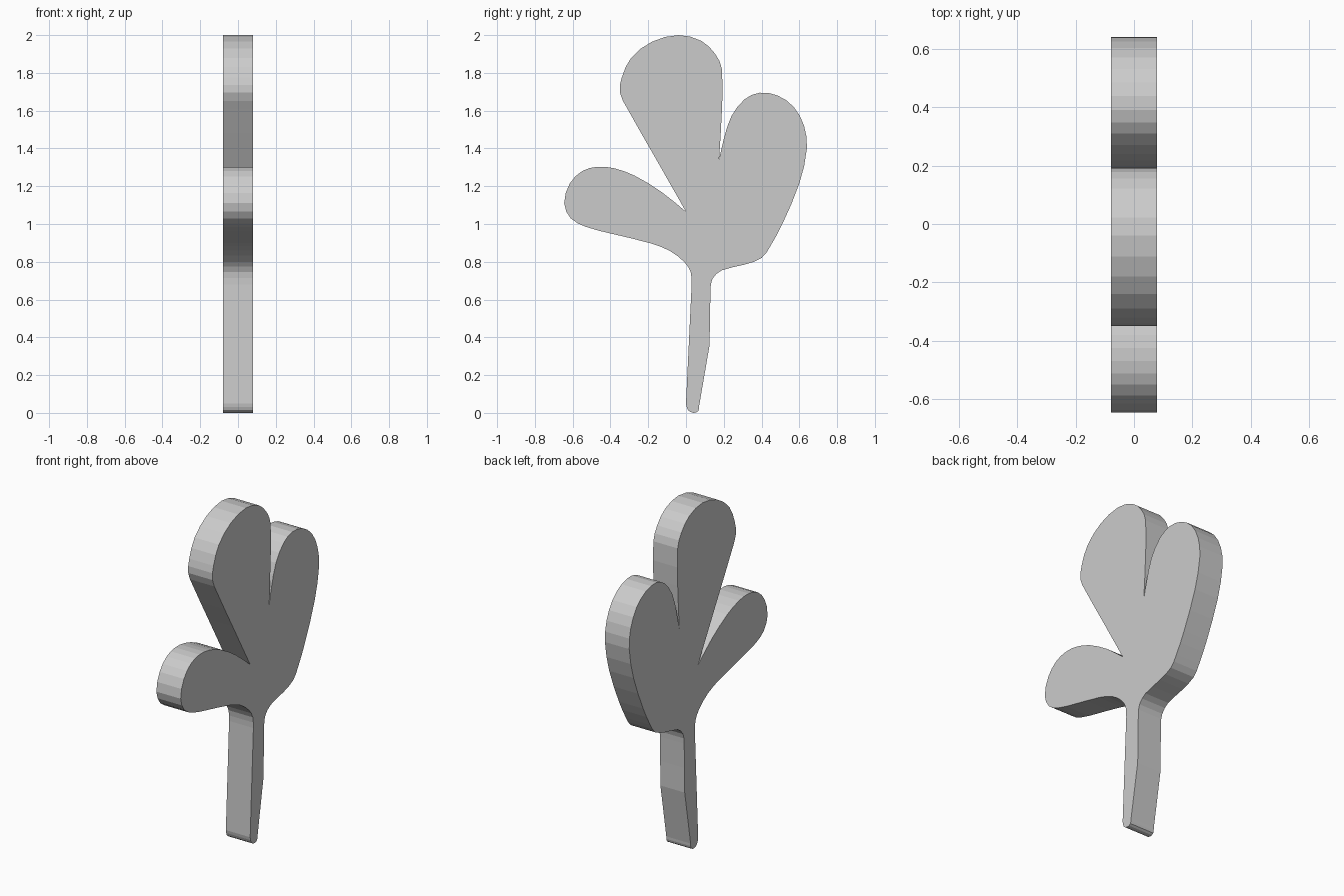
import bpy
import bmesh
from mathutils import Vector
from mathutils.geometry import interpolate_bezier

HALF_THICKNESS = 0.079

# Start from a scene without the default cube
default_cube = bpy.data.objects.get("Cube")
if default_cube:
    bpy.data.objects.remove(default_cube, do_unlink=True)


def make_material(name, colour):
    material = bpy.data.materials.new(name)
    material.use_nodes = True
    material.diffuse_color = colour
    material.node_tree.nodes["Principled BSDF"].inputs["Base Color"].default_value = colour
    return material


def smooth_path(points):
    """Round curve through the points, with open sharp ends."""
    points = [Vector((0, y, z)) for y, z in points]
    last = len(points) - 1
    tangents = [(points[min(i + 1, last)] - points[max(i - 1, 0)]).normalized()
                for i in range(len(points))]
    path = []
    for i in range(last):
        start, end = points[i], points[i + 1]
        reach = (end - start).length / 3
        path += interpolate_bezier(start, start + tangents[i] * reach,
                                   end - tangents[i + 1] * reach, end, 3)[:-1]
    return path


def extrude_outline(name, paths, material):
    """Fill the closed outline and give it thickness along x."""
    outline = [point for path in paths for point in smooth_path(path)]
    bm = bmesh.new()
    verts = [bm.verts.new((-HALF_THICKNESS, p.y, p.z)) for p in outline]
    face = bm.faces.new(verts)
    extruded = bmesh.ops.extrude_face_region(bm, geom=[face], use_keep_orig=True)
    moved = [v for v in extruded["geom"] if isinstance(v, bmesh.types.BMVert)]
    bmesh.ops.translate(bm, verts=moved, vec=(2 * HALF_THICKNESS, 0, 0))
    bmesh.ops.recalc_face_normals(bm, faces=bm.faces[:])
    # Split the concave side faces into clean triangles
    sides = [f for f in bm.faces if len(f.verts) > 4]
    bmesh.ops.triangulate(bm, faces=sides)
    mesh = bpy.data.meshes.new(name)
    bm.to_mesh(mesh)
    bm.free()
    mesh.materials.append(material)
    plant = bpy.data.objects.new(name, mesh)
    bpy.context.collection.objects.link(plant)
    return plant


# Outline sections, running counter-clockwise from the foot of the stem
stem_foot = [(0, .05), (.01, .015), (.04, 0), (.065, .01), (.07, .04)]
stem_back = [(.07, .04), (.125, .36)]
back_lobe = [(.125, .36), (.13, .65), (.14, .71), (.19, .755), (.31, .785),
             (.4, .82), (.445, .88), (.51, 1), (.6, 1.215), (.64, 1.4),
             (.625, 1.52), (.57, 1.62), (.485, 1.68), (.39, 1.695),
             (.31, 1.66), (.24, 1.57), (.2, 1.45), (.175, 1.34)]
top_lobe = [(.175, 1.34), (.19, 1.6), (.19, 1.82), (.155, 1.9), (.08, 1.97),
            (-.04, 2), (-.18, 1.965), (-.29, 1.88), (-.34, 1.775),
            (-.35, 1.695), (-.31, 1.61), (-.165, 1.355), (0, 1.065)]
front_lobe = [(0, 1.065), (-.13, 1.17), (-.27, 1.255), (-.38, 1.295),
              (-.47, 1.303), (-.55, 1.28), (-.615, 1.215), (-.645, 1.11),
              (-.61, 1.03), (-.53, .985), (-.4, .95), (-.195, .9),
              (-.09, .86), (-.01, .8), (.025, .745), (.03, .68)]
stem_front = [(.03, .68), (0, .05)]

grey = make_material("plain grey", (0.6, 0.6, 0.6, 1))
extrude_outline("three_lobed_leaf",
                [stem_foot, stem_back, back_lobe, top_lobe, front_lobe, stem_front],
                grey)
